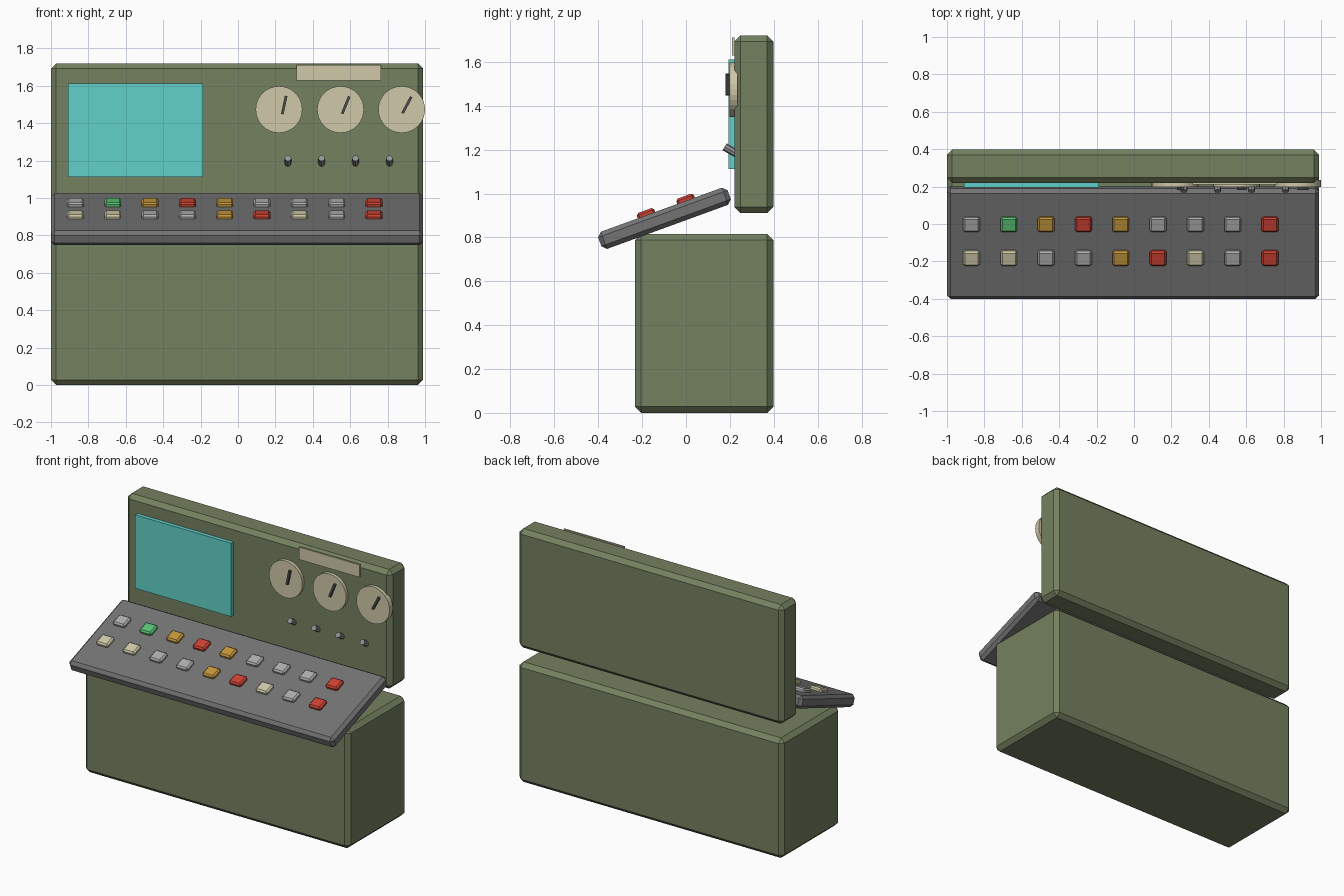
import bpy, math
from mathutils import Vector, Matrix

if "Cube" in bpy.data.objects:
    bpy.data.objects.remove(bpy.data.objects["Cube"])


def material(name, r, g, b):
    lin = [(c / 255 / 12.92) if c < 10 else ((c / 255 + 0.055) / 1.055) ** 2.4 for c in (r, g, b)]
    m = bpy.data.materials.new(name)
    m.diffuse_color = (*lin, 1)
    m.use_nodes = True
    m.node_tree.nodes["Principled BSDF"].inputs["Base Color"].default_value = m.diffuse_color
    return m


olive = material("olive", 117, 129, 96)
desk_gray = material("desk gray", 116, 116, 116)
teal = material("teal", 97, 209, 200)
cream = material("cream", 207, 200, 168)
light_gray = material("light gray", 174, 174, 174)
green = material("green", 90, 195, 118)
amber = material("amber", 196, 150, 60)
red = material("red", 204, 66, 50)
dark = material("dark gray", 78, 78, 78)
metal = material("metal gray", 150, 150, 150)


def finish(name, mat, bevel=0):
    ob = bpy.context.object
    ob.name = name
    ob.data.materials.append(mat)
    if bevel:
        mod = ob.modifiers.new("chamfer", 'BEVEL')
        mod.width = bevel
        mod.segments = 1
    return ob


def box(name, centre, size, mat, bevel=0, rot=(0, 0, 0)):
    bpy.ops.mesh.primitive_cube_add(size=1, location=centre, rotation=rot)
    bpy.context.object.data.transform(Matrix.Diagonal((*size, 1)))
    return finish(name, mat, bevel)


def span(name, lo, hi, mat, bevel=0):
    lo, hi = Vector(lo), Vector(hi)
    return box(name, (lo + hi) / 2, hi - lo, mat, bevel)


def cylinder(name, centre, radius, depth, sides, mat, rot):
    bpy.ops.mesh.primitive_cylinder_add(vertices=sides, radius=radius, depth=depth,
                                        location=centre, rotation=rot)
    return finish(name, mat)


# Cabinets
span("base_cabinet", (-1, -0.232, 0), (0.99, 0.398, 0.815), olive, 0.028)
span("upper_cabinet", (-1, 0.22, 0.911), (0.99, 0.398, 1.72), olive, 0.028)

# Sloped control desk
TILT = math.radians(20)
C, S = math.cos(TILT), math.sin(TILT)
box("control_desk", (-0.005, -0.098, 0.887), (1.99, 0.628, 0.083), desk_gray, 0.02, (TILT, 0, 0))

# Two rows of push buttons lying on the desk surface
N = 0.909
rows = {
    0.0: [light_gray, green, amber, red, amber, light_gray, light_gray, light_gray, red],
    -0.18: [cream, cream, light_gray, light_gray, amber, red, cream, light_gray, red],
}
for y, colours in rows.items():
    along = (y + N * S) / C
    z = along * S + N * C
    for i, mat in enumerate(colours):
        box("button", (-0.869 + 0.1996 * i, y, z), (0.09, 0.085, 0.044), mat, 0.01, (TILT, 0, 0))

# Screen and name plate
span("screen", (-0.909, 0.194, 1.112), (-0.187, 0.234, 1.611), teal)
span("plate", (0.313, 0.21, 1.628), (0.765, 0.222, 1.712), cream)

# Dials with needles
for x, angle in ((0.219, 12), (0.548, 22), (0.875, 28)):
    cylinder("dial", (x, 0.216, 1.473), 0.125, 0.036, 32, cream, (math.pi / 2, 0, 0))
    box("needle", (x + 0.028, 0.191, 1.497), (0.014, 0.02, 0.1), dark, 0,
        (0, math.radians(angle), 0))

# Toggle switches, tipped upward
for x in (0.267, 0.447, 0.628, 0.81):
    cylinder("toggle_switch", (x, 0.202, 1.198), 0.018, 0.06, 8, metal,
             (math.radians(60), 0, 0))
